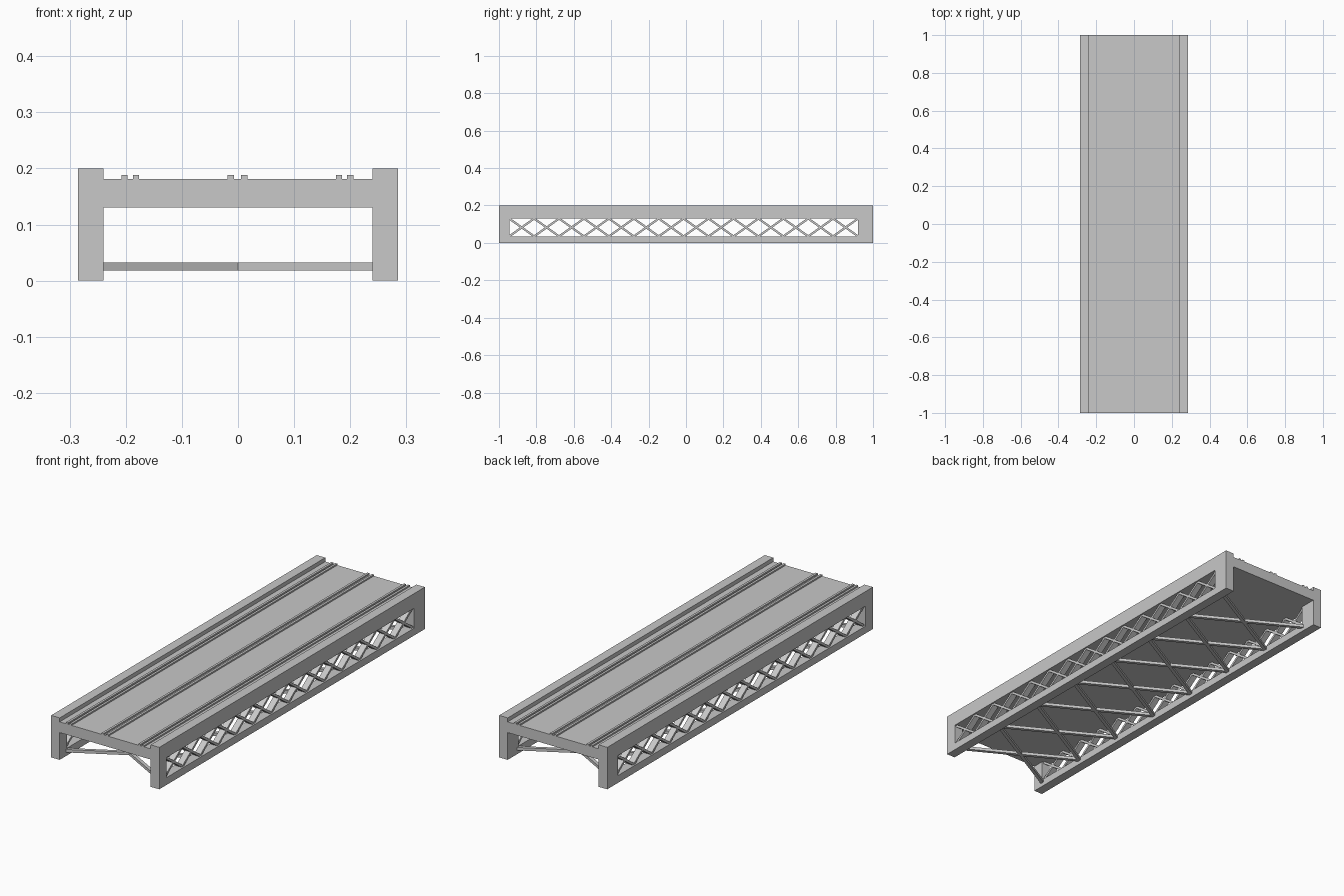
import bpy, bmesh
from math import atan2, hypot
from mathutils import Matrix, Vector

cube = bpy.data.objects.get("Cube")
if cube:
    bpy.data.objects.remove(cube, do_unlink=True)

grey = bpy.data.materials.new("light_grey")
grey.use_nodes = True
colour = (0.58, 0.58, 0.58, 1)
grey.diffuse_color = colour
grey.node_tree.nodes["Principled BSDF"].inputs["Base Color"].default_value = colour

WALL_IN, WALL_OUT, WALL_TOP = 0.24, 0.285, 0.2
DECK_LOW, DECK_TOP = 0.13, 0.181
WIN_A, WIN_B, WIN_LOW = -0.945, 0.92, 0.035


def finish(name, bm):
    bmesh.ops.recalc_face_normals(bm, faces=bm.faces)
    mesh = bpy.data.meshes.new(name)
    bm.to_mesh(mesh)
    bm.free()
    mesh.materials.append(grey)
    obj = bpy.data.objects.new(name, mesh)
    bpy.context.collection.objects.link(obj)
    return obj


def add_box(bm, lo, hi):
    lo, hi = Vector(lo), Vector(hi)
    matrix = Matrix.Translation((lo + hi) / 2) @ Matrix.Diagonal((*(hi - lo), 1))
    bmesh.ops.create_cube(bm, size=1, matrix=matrix)


def add_bar(bm, centre, length, axis, angle, size):
    """Bar along y, turned by an angle about the given axis."""
    matrix = (Matrix.Translation(centre) @ Matrix.Rotation(angle, 4, axis)
              @ Matrix.Diagonal((size[0], length, size[1], 1)))
    bmesh.ops.create_cube(bm, size=1, matrix=matrix)


def side_wall(name, x0, x1):
    """Long wall with one window running almost from end to end."""
    bm = bmesh.new()

    def ring(a, b, low, high):
        return [bm.verts.new((x0, y, z))
                for y, z in ((a, low), (b, low), (b, high), (a, high))]

    outer = ring(-1, 1, 0, WALL_TOP)
    inner = ring(WIN_A, WIN_B, WIN_LOW, DECK_LOW)
    faces = [bm.faces.new((outer[i], outer[(i + 1) % 4],
                           inner[(i + 1) % 4], inner[i])) for i in range(4)]
    new = bmesh.ops.extrude_face_region(bm, geom=faces, use_keep_orig=True)["geom"]
    bmesh.ops.translate(bm, vec=(x1 - x0, 0, 0),
                        verts=[v for v in new if isinstance(v, bmesh.types.BMVert)])
    return finish(name, bm)


def wall_lattice(name, x, cells=14):
    """Row of crossed bars filling the wall window."""
    bm = bmesh.new()
    step = (WIN_B - WIN_A) / cells
    rise = DECK_LOW - WIN_LOW
    for i in range(cells):
        centre = (x, WIN_A + (i + 0.5) * step, WIN_LOW + rise / 2)
        for sign in (-1, 1):
            add_bar(bm, centre, hypot(step, rise), 'X',
                    sign * atan2(rise, step), (0.03, 0.011))
    return finish(name, bm)


# Walls and their lattices
for side, s in (("left", 1), ("right", -1)):
    side_wall(side + "_wall", s * WALL_IN, s * WALL_OUT)
    wall_lattice(side + "_lattice", s * (WALL_IN + WALL_OUT) / 2)

# Deck
bm = bmesh.new()
add_box(bm, (-WALL_IN, -1, DECK_LOW), (WALL_IN, 1, DECK_TOP))
finish("deck", bm)

# Three pairs of rails
for name, x in (("right_rails", -0.192), ("middle_rails", -0.001), ("left_rails", 0.19)):
    bm = bmesh.new()
    gap = 0.012 if name == "middle_rails" else 0.01
    for s in (-1, 1):
        c = x + s * gap
        add_box(bm, (c - 0.0055, -1, DECK_TOP - 0.002), (c + 0.0055, 1, 0.188))
    finish(name, bm)

# Crossed braces between the wall feet
bm = bmesh.new()
bays = 7
step = (WIN_B - WIN_A) / bays
span = 2 * WALL_IN
for i in range(bays):
    centre = (0, WIN_A + (i + 0.5) * step, 0.025)
    for sign in (-1, 1):
        add_bar(bm, centre, hypot(span, step) + 0.02, 'Z',
                sign * atan2(span, step), (0.016, 0.014))
finish("floor_braces", bm)
